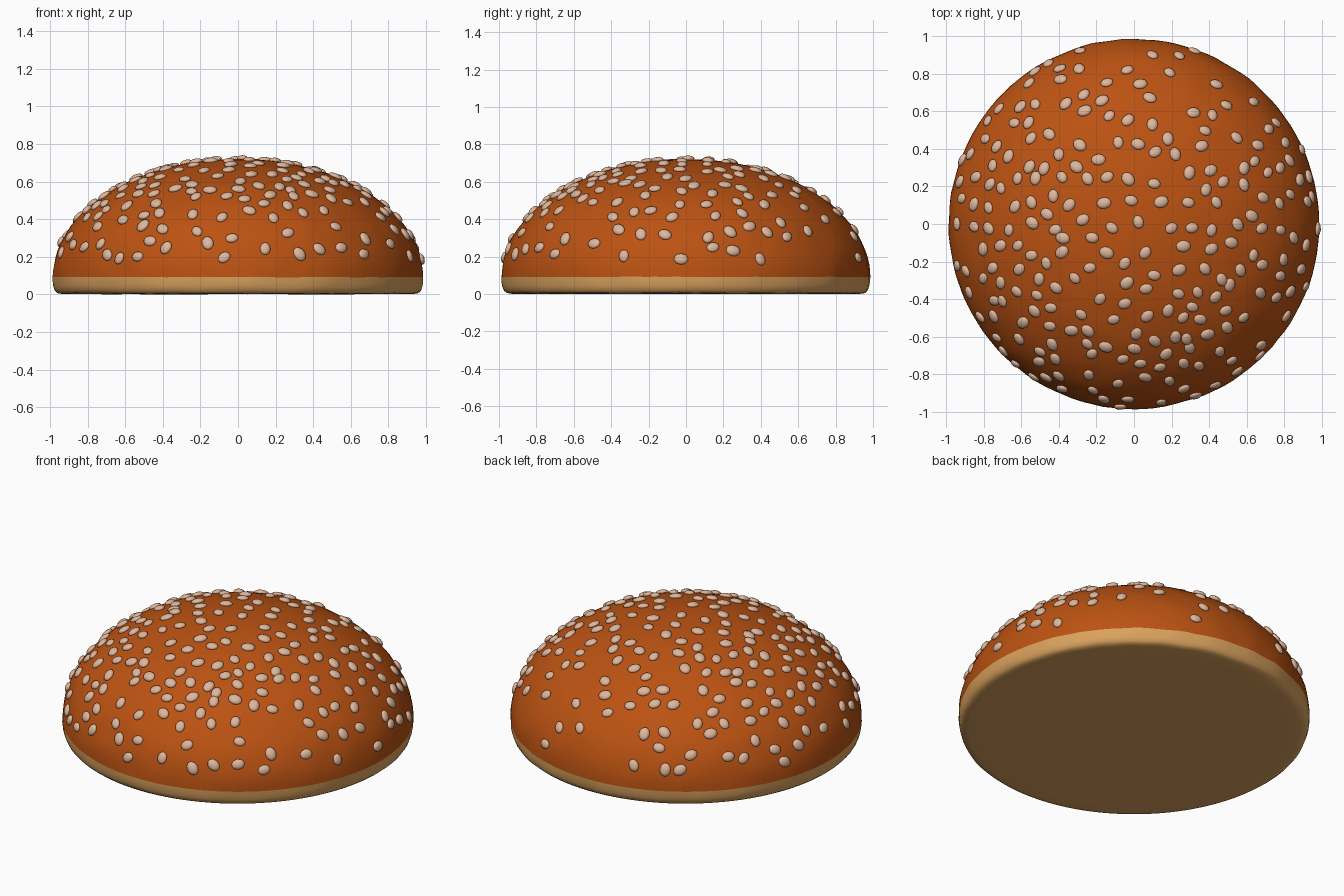
import bpy, bmesh, math, random
from mathutils import Vector, Matrix, noise

if "Cube" in bpy.data.objects:
    bpy.data.objects.remove(bpy.data.objects["Cube"])

random.seed(11)
R, Z0, H = 0.985, 0.10, 0.63   # crust radius, crust edge height, dome height
SEGMENTS = 112


def material(name, color):
    m = bpy.data.materials.new(name)
    m.diffuse_color = (*color, 1)
    m.use_nodes = True
    m.node_tree.nodes["Principled BSDF"].inputs["Base Color"].default_value = m.diffuse_color
    return m


crust = material("baked orange crust", (0.50, 0.085, 0.006))
crumb = material("tan crumb", (0.70, 0.36, 0.11))
seed_mat = material("pale sesame", (0.74, 0.47, 0.33))


def make_object(name, bm, *mats):
    mesh = bpy.data.meshes.new(name)
    bm.to_mesh(mesh)
    bm.free()
    for m in mats:
        mesh.materials.append(m)
    for p in mesh.polygons:
        p.use_smooth = True
    ob = bpy.data.objects.new(name, mesh)
    bpy.context.collection.objects.link(ob)
    return ob


def lathe(profile, bumpiness):
    """Revolve (radius, height) points around z, with slight baked unevenness."""
    bm = bmesh.new()
    rings = []
    for r, z in profile:
        if r < 1e-5:
            rings.append([bm.verts.new((0, 0, z))])
            continue
        ring = []
        for i in range(SEGMENTS):
            a = 2 * math.pi * i / SEGMENTS
            p = Vector((r * math.cos(a), r * math.sin(a), z))
            d = bumpiness * noise.noise(p * 9)
            ring.append(bm.verts.new((p.x * (1 + d), p.y * (1 + d), z + d * 0.5)))
        rings.append(ring)
    for a, b in zip(rings, rings[1:]):
        for i in range(SEGMENTS):
            j = (i + 1) % SEGMENTS
            if len(a) == 1:
                bm.faces.new((a[0], b[j], b[i]))
            elif len(b) == 1:
                bm.faces.new((a[i], a[j], b[0]))
            else:
                bm.faces.new((a[i], a[j], b[j], b[i]))
    bmesh.ops.recalc_face_normals(bm, faces=bm.faces)
    return bm


# Domed crust
dome = [(R * math.cos(t), Z0 + H * math.sin(t))
        for t in (math.pi / 2 * i / 28 for i in range(28))] + [(0, Z0 + H)]
make_object("bun_crust", lathe(dome, 0.005), crust)

# Cut crumb base with a softly rounded lower rim
base = [(0, 0.010), (0.3, 0.010), (0.6, 0.010), (0.85, 0.010), (0.93, 0.010),
        (0.958, 0.014), (0.972, 0.026), (0.980, 0.048), (0.984, 0.075), (R, Z0)]
make_object("bun_base", lathe(base, 0.005), crumb)

# Sesame seeds scattered over the dome, sparser towards the back and the rim
spots = []
tries = 0
while len(spots) < 235 and tries < 20000:
    tries += 1
    r, a = 0.975 * math.sqrt(random.random()), random.uniform(0, 2 * math.pi)
    x, y = r * math.cos(a), r * math.sin(a)
    z = Z0 + H * math.sqrt(1 - (r / R) ** 2)
    if y > 0.45 and random.random() < 0.6:
        continue
    gap = 0.055 if random.random() < 0.04 else 0.088
    p = Vector((x, y, z))
    if z > 0.15 and all((p - q).length > gap for q in spots):
        spots.append(p)

bm = bmesh.new()
for p in spots:
    n = Vector((p.x / R ** 2, p.y / R ** 2, (p.z - Z0) / H ** 2)).normalized()
    place = (Matrix.Translation(p + n * 0.004)
             @ n.to_track_quat('Z', 'Y').to_matrix().to_4x4()
             @ Matrix.Rotation(random.uniform(0, math.pi), 4, 'Z')
             @ Matrix.Diagonal((0.038, 0.030, 0.016, 1)))
    bmesh.ops.create_icosphere(bm, subdivisions=2, radius=random.uniform(0.9, 1.08),
                               matrix=place)
# Rest the lowest point of the base on the ground: a thin floor under the crumb
make_object("sesame_seeds", bm, seed_mat)
low = min(v.co.z for v in bpy.data.objects["bun_base"].data.vertices)
for ob in bpy.data.objects:
    ob.location.z -= low
